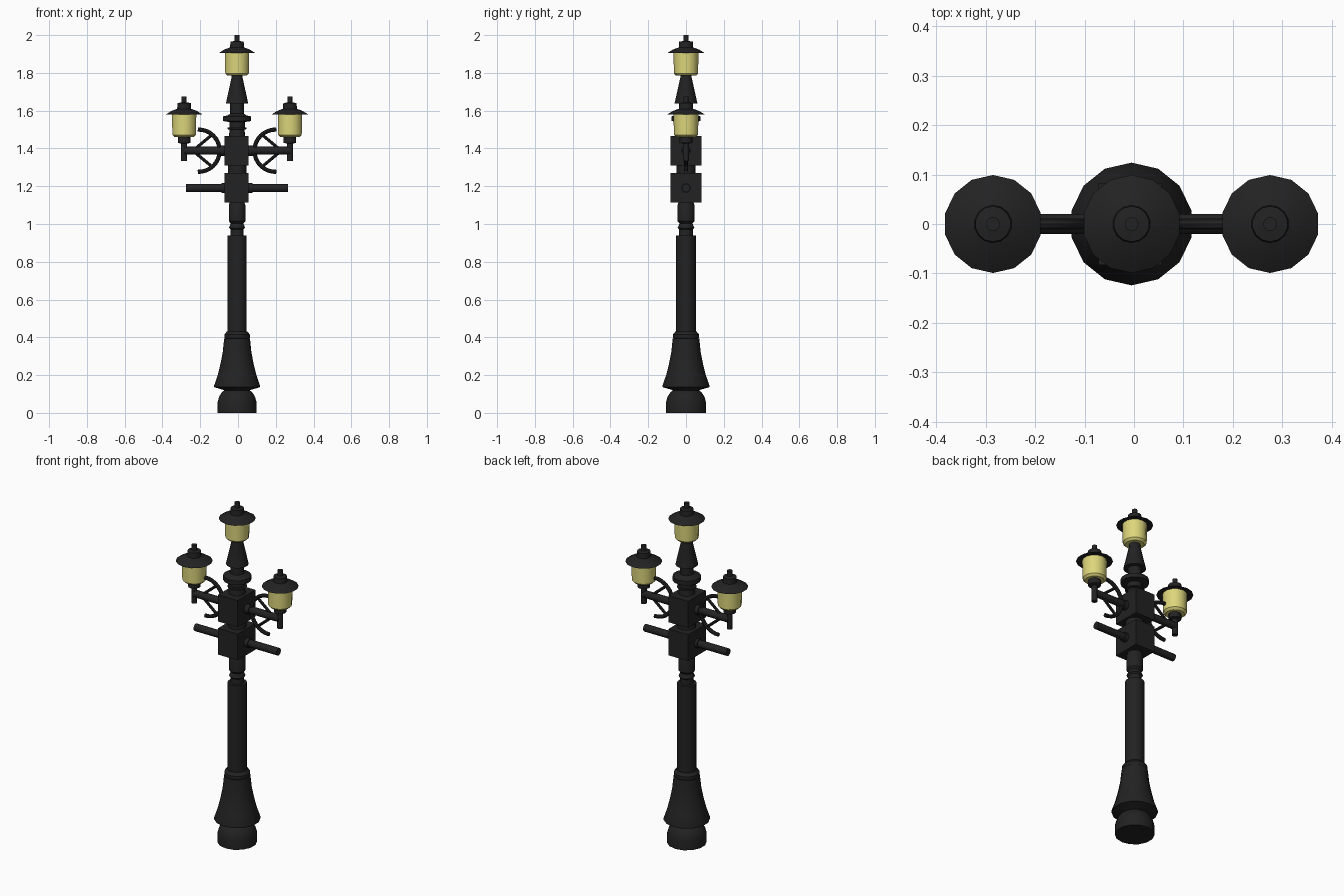
import bpy, math
from mathutils import Vector

if "Cube" in bpy.data.objects:
    bpy.data.objects.remove(bpy.data.objects["Cube"])

CX = -0.005      # column axis
SIDES = 14


def material(name, col):
    m = bpy.data.materials.new(name)
    m.diffuse_color = (*col, 1)
    m.use_nodes = True
    m.node_tree.nodes["Principled BSDF"].inputs["Base Color"].default_value = m.diffuse_color
    return m


IRON = material("black iron", (0.016, 0.016, 0.016))
GLASS = material("yellow glass", (0.72, 0.67, 0.20))


def finish(ob, name, mat, smooth=True):
    ob.name = name
    ob.data.materials.append(mat)
    if smooth:
        bpy.ops.object.select_all(action='DESELECT')
        ob.select_set(True)
        bpy.context.view_layer.objects.active = ob
        bpy.ops.object.shade_smooth_by_angle(angle=math.radians(30))
    return ob


def lathe(name, profile, x, z0=0, mat=IRON, n=SIDES):
    """Closed turned solid from (radius, height) points."""
    verts, faces = [], []
    for r, z in profile:
        for i in range(n):
            a = math.pi / 2 + 2 * math.pi * i / n
            verts.append((x + r * math.cos(a), r * math.sin(a), z0 + z))
    for k in range(len(profile) - 1):
        for i in range(n):
            j = (i + 1) % n
            faces.append((k * n + i, k * n + j, (k + 1) * n + j, (k + 1) * n + i))
    faces.append(tuple(reversed(range(n))))
    faces.append(tuple(range((len(profile) - 1) * n, len(profile) * n)))
    me = bpy.data.meshes.new(name)
    me.from_pydata(verts, [], faces)
    ob = bpy.data.objects.new(name, me)
    bpy.context.collection.objects.link(ob)
    return finish(ob, name, mat)


def rod(name, a, b, r, n=SIDES):
    a, b = Vector(a), Vector(b)
    d = b - a
    bpy.ops.mesh.primitive_cylinder_add(vertices=n, radius=r, depth=d.length, location=(a + b) / 2,
                                        rotation=d.to_track_quat('Z', 'Y').to_euler())
    return finish(bpy.context.object, name, IRON)


def box(name, z0, z1, hx, hy):
    bpy.ops.mesh.primitive_cube_add(size=1, location=(CX - 0.003, 0, (z0 + z1) / 2))
    ob = bpy.context.object
    ob.scale = (2 * hx, 2 * hy, z1 - z0)
    return finish(ob, name, IRON, False)


def lantern(name, x, z0):
    """Glass, brimmed roof and finial; z0 is the glass bottom."""
    lathe(name + "_glass", [(0.052, 0), (0.064, 0.012), (0.066, 0.125)], x, z0, GLASS)
    lathe(name + "_roof", [(0.066, 0.122), (0.099, 0.120), (0.070, 0.138), (0.038, 0.150),
                           (0.036, 0.180), (0.014, 0.184), (0.014, 0.215)], x, z0)


# Base and flared skirt
lathe("base", [(0.106, 0), (0.106, 0.055), (0.098, 0.085), (0.082, 0.11), (0.06, 0.125)], CX)
lathe("skirt", [(0.06, 0.115), (0.075, 0.122), (0.124, 0.136), (0.124, 0.146), (0.105, 0.2),
                (0.090, 0.26), (0.078, 0.32), (0.070, 0.395)], CX)
lathe("skirt_ring", [(0.06, 0.39), (0.069, 0.397), (0.069, 0.415), (0.055, 0.432)], CX)

# Shaft and neck
lathe("shaft", [(0.052, 0.42), (0.052, 0.94)], CX)
lathe("neck", [(0.036, 0.93), (0.036, 0.972), (0.044, 0.98), (0.034, 1.003), (0.045, 1.015),
               (0.045, 1.1), (0.038, 1.12)], CX)

# Square blocks with the collar between them
box("lower_block", 1.115, 1.27, 0.064, 0.083)
box("upper_block", 1.31, 1.467, 0.064, 0.083)
lathe("block_collar", [(0.05, 1.26), (0.05, 1.32)], CX)

# Upper column with discs, and the tapered lamp stand
lathe("upper_column", [(0.045, 1.46), (0.04, 1.50), (0.052, 1.502), (0.052, 1.51), (0.042, 1.512),
                       (0.042, 1.54), (0.076, 1.545), (0.076, 1.57), (0.05, 1.575),
                       (0.037, 1.585), (0.037, 1.64)], CX)
lathe("lamp_stand", [(0.061, 1.637), (0.058, 1.65), (0.030, 1.775), (0.030, 1.79)], CX)
lantern("top_lantern", CX, 1.785)

# Arms, brackets and side lanterns
for s, side in ((-1, "left"), (1, "right")):
    lx = CX + s * 0.28
    rod(side + "_crossbar", (CX, 0, 1.19), (CX + s * 0.27, 0, 1.19), 0.021)
    rod(side + "_crossbar_collar", (CX, 0, 1.19), (CX + s * 0.083, 0, 1.19), 0.026)
    rod(side + "_arm", (CX, 0, 1.388), (lx, 0, 1.388), 0.021)
    rod(side + "_arm_collar", (CX, 0, 1.388), (CX + s * 0.09, 0, 1.388), 0.027)
    lathe(side + "_upright", [(0.016, 1.333), (0.016, 1.425), (0.034, 1.43), (0.034, 1.465)], lx)
    lantern(side + "_lantern", lx, 1.46)

    # C-shaped scroll: swept half ring opening outward
    cx, cz, R = CX + s * 0.204, 1.388, 0.112
    cu = bpy.data.curves.new(side + "_scroll", 'CURVE')
    cu.dimensions = '3D'
    cu.bevel_depth = 0.011
    cu.bevel_resolution = 2
    cu.use_fill_caps = True
    sp = cu.splines.new('POLY')
    sp.points.add(16)
    for i, p in enumerate(sp.points):
        a = math.radians(88 + 184 * i / 16)
        p.co = (cx + s * R * math.cos(a), 0, cz + R * math.sin(a), 1)
    ob = bpy.data.objects.new(side + "_scroll", cu)
    bpy.context.collection.objects.link(ob)
    bpy.ops.object.select_all(action='DESELECT')
    ob.select_set(True)
    bpy.context.view_layer.objects.active = ob
    bpy.ops.object.convert(target='MESH')
    finish(bpy.context.object, side + "_scroll", IRON)

    # Diagonal braces from arm to scroll
    for v, level in ((-1, "lower"), (1, "upper")):
        rod(side + "_" + level + "_brace", (cx + s * 0.03, 0, cz),
            (cx - s * 0.072, 0, cz + v * 0.085), 0.008, 8)
